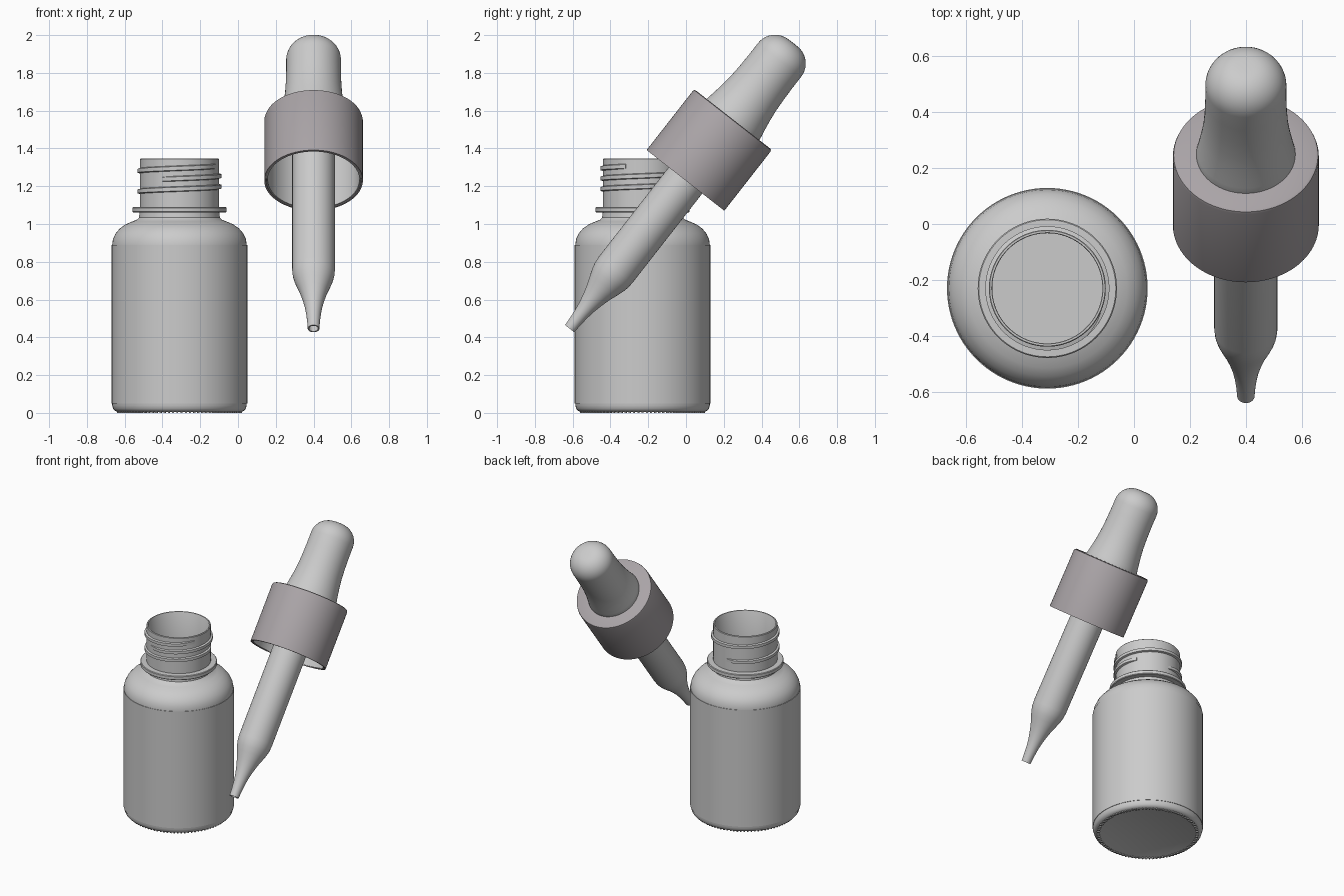
import bpy, bmesh
from math import pi, sin, cos, radians
from mathutils import Matrix, Vector

if "Cube" in bpy.data.objects:
    bpy.data.objects.remove(bpy.data.objects["Cube"])

BOTTLE = Matrix.Translation((-0.31, -0.23, 0))
# dropper local z runs from the tip up to the bulb, leaning back
DROPPER = Matrix.Translation((0.40, -0.616, 0.446)) @ Matrix.Rotation(radians(-38), 4, 'X')


def finish(bm, name, matrix, mat=None, angle=35):
    bmesh.ops.remove_doubles(bm, verts=bm.verts, dist=1e-5)
    bmesh.ops.recalc_face_normals(bm, faces=bm.faces)
    me = bpy.data.meshes.new(name)
    bm.to_mesh(me)
    bm.free()
    ob = bpy.data.objects.new(name, me)
    bpy.context.collection.objects.link(ob)
    ob.matrix_world = matrix
    if mat:
        me.materials.append(mat)
    bpy.ops.object.select_all(action='DESELECT')
    ob.select_set(True)
    bpy.context.view_layer.objects.active = ob
    bpy.ops.object.shade_smooth_by_angle(angle=radians(angle))
    return ob


def lathe(name, profile, matrix, mat=None, closed=False, n=96):
    """Revolve (radius, height) points about local z."""
    bm = bmesh.new()
    pts = profile + [profile[0]] if closed else profile
    vs = [bm.verts.new((r, 0, z)) for r, z in pts]
    es = [bm.edges.new(p) for p in zip(vs, vs[1:])]
    bmesh.ops.spin(bm, geom=vs + es, axis=(0, 0, 1), cent=(0, 0, 0),
                   angle=2 * pi, steps=n, use_duplicate=False)
    bmesh.ops.dissolve_degenerate(bm, dist=1e-6, edges=bm.edges)
    return finish(bm, name, matrix, mat)


def thread(name, a0, a1, z0, z1):
    """Helical ridge around the neck, tapering at both ends."""
    bm = bmesh.new()
    n = int((a1 - a0) / 4)
    rings = []
    for i in range(n + 1):
        t = i / n
        a = radians(a0 + (a1 - a0) * t)
        k = min(1, min(t, 1 - t) * 14 + 0.15)
        z = z0 + (z1 - z0) * t
        section = [(0.205, -0.015), (0.209 + 0.013 * k, -0.010),
                   (0.209 + 0.013 * k, 0.010), (0.205, 0.015)]
        rings.append([bm.verts.new((r * cos(a), r * sin(a), z + dz)) for r, dz in section])
    for p, q in zip(rings, rings[1:]):
        for j in range(4):
            bm.faces.new((p[j], p[(j + 1) % 4], q[(j + 1) % 4], q[j]))
    bm.faces.new(rings[0])
    bm.faces.new(rings[-1][::-1])
    return finish(bm, name, BOTTLE)


# bottle: outer wall, collar, neck, rim and thin inner wall
outer = [(0, 0.012), (0.30, 0.012), (0.315, 0.006), (0.33, 0.006), (0.343, 0.012),
         (0.351, 0.022), (0.356, 0.04), (0.356, 0.89), (0.352, 0.92), (0.338, 0.95),
         (0.315, 0.977), (0.285, 0.998), (0.25, 1.013), (0.225, 1.023), (0.214, 1.034),
         (0.211, 1.06), (0.245, 1.061), (0.249, 1.065), (0.249, 1.086), (0.245, 1.09),
         (0.209, 1.091), (0.209, 1.343), (0.206, 1.346)]
inner = [(0.199, 1.346), (0.197, 1.343), (0.197, 1.03), (0.24, 1.0), (0.30, 0.97),
         (0.33, 0.935), (0.342, 0.89), (0.342, 0.05), (0.33, 0.03), (0, 0.03)]
lathe("bottle", outer + inner, BOTTLE)

# label sleeve
lathe("label", [(0.355, 0.05), (0.359, 0.05), (0.359, 0.888), (0.355, 0.888)],
      BOTTLE, closed=True)

# neck threads
thread("upper_thread", -115, 335, 1.237, 1.305)
thread("lower_thread", -270, 30, 1.160, 1.202)

# grip ridges under the base
bm = bmesh.new()
count = 90
for i in range(count):
    m = Matrix.Rotation(2 * pi * i / count, 4, 'Z') @ Matrix.Translation((0.322, 0, 0.005)) \
        @ Matrix.Diagonal((0.018, 0.009, 0.010, 1))
    bmesh.ops.create_cube(bm, size=1, matrix=m)
finish(bm, "base_ridges", BOTTLE)

# dropper cap shell with open underside
cap_mat = bpy.data.materials.new("cap_grey")
cap_mat.diffuse_color = (0.40, 0.37, 0.385, 1)
cap_mat.use_nodes = True
cap_mat.node_tree.nodes["Principled BSDF"].inputs["Base Color"].default_value = cap_mat.diffuse_color
lathe("cap", [(0.251, 0.996), (0.261, 0.996), (0.261, 1.392), (0.258, 1.401), (0.250, 1.405),
              (0.15, 1.405), (0.15, 1.385), (0.251, 1.385)], DROPPER, cap_mat, closed=True)

# pale liner inside the cap
lathe("cap_liner", [(0.250, 1.0), (0.250, 1.38), (0.11, 1.38), (0.11, 1.365),
                    (0.243, 1.365), (0.243, 1.0)], DROPPER, closed=True)

# rubber bulb with a flared foot and rounded end
c = 0.115
dome = [(0.030 + c * cos(a), 1.92 - c + c * sin(a)) for a in [pi / 2 * i / 10 for i in range(11)]]
lathe("bulb", [(0, 1.39), (0.177, 1.39), (0.177, 1.408), (0.173, 1.43), (0.166, 1.47),
               (0.158, 1.52), (0.151, 1.58), (0.147, 1.65), (0.145, 1.73)]
      + dome + [(0, 1.921)], DROPPER)

# hollow glass pipette
wall = [(0.031, 0), (0.034, 0.05), (0.039, 0.10), (0.047, 0.15), (0.059, 0.20), (0.074, 0.25),
        (0.091, 0.295), (0.103, 0.33), (0.110, 0.36), (0.113, 0.395), (0.113, 1.39)]
bore = [(r - 0.007, z) for r, z in reversed(wall)]
lathe("pipette", wall + bore, DROPPER, closed=True, n=64)
